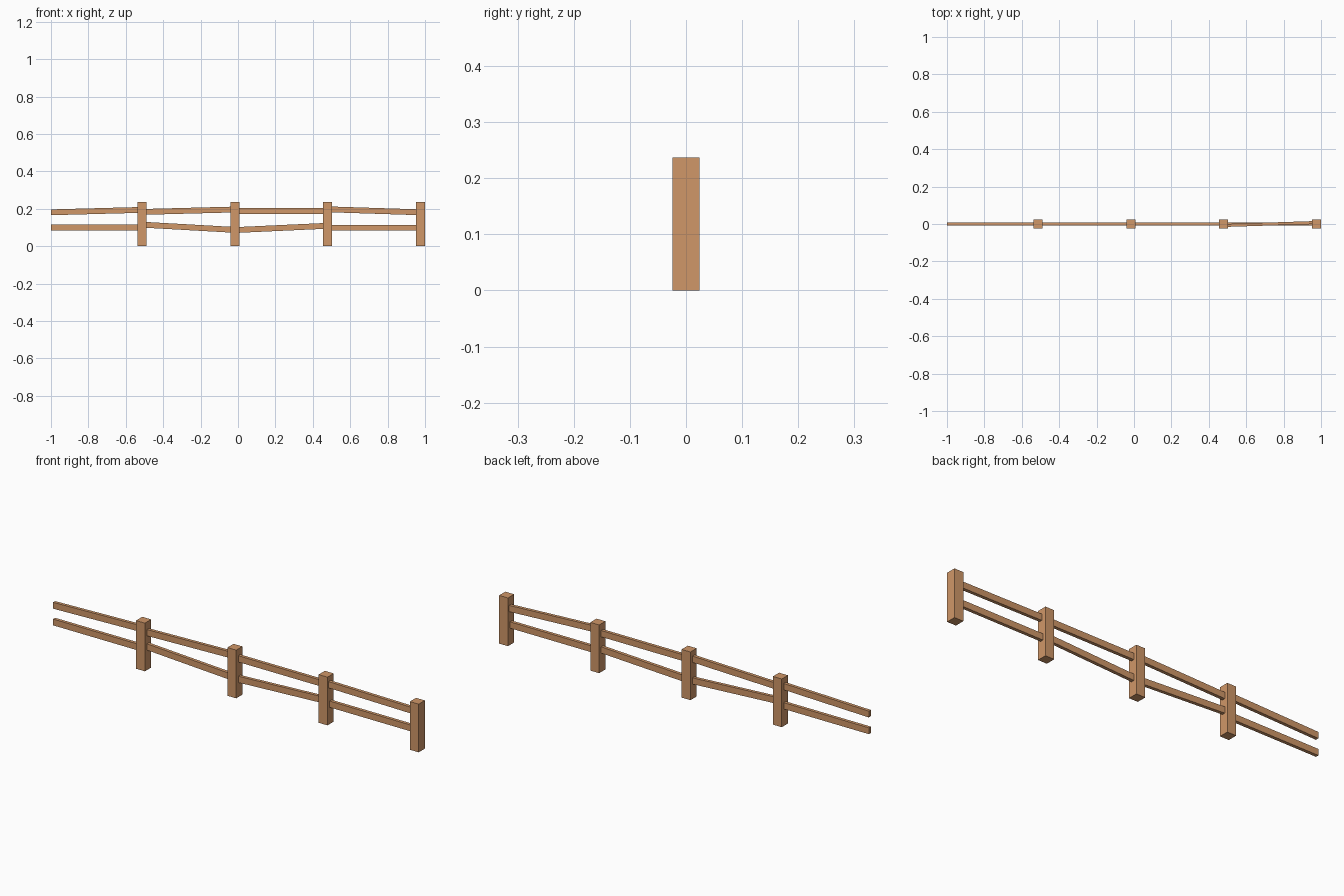
import bpy
from mathutils import Vector

if "Cube" in bpy.data.objects:
    bpy.data.objects.remove(bpy.data.objects["Cube"])

wood = bpy.data.materials.new("wood")
wood.diffuse_color = (0.63, 0.31, 0.14, 1)
wood.use_nodes = True
wood.node_tree.nodes["Principled BSDF"].inputs["Base Color"].default_value = wood.diffuse_color


def box(name, size, centre, direction=None):
    """Box of the given size, its local x axis aimed along direction."""
    bpy.ops.mesh.primitive_cube_add(size=1, location=centre)
    ob = bpy.context.object
    ob.name = name
    ob.scale = size
    if direction is not None:
        ob.rotation_euler = direction.to_track_quat('X', 'Z').to_euler()
    ob.data.materials.append(wood)
    return ob


# Posts, evenly spaced
POST_W, POST_H, GAP = 0.048, 0.237, 0.4965
posts = [0.976 - GAP * i for i in (3, 2, 1, 0)]
for i, x in enumerate(posts):
    box(f"post_{i + 1}", (POST_W, POST_W, POST_H), (x, 0, POST_H / 2))


def rail(name, start, end):
    a, b = Vector(start), Vector(end)
    box(name, ((b - a).length, 0.016, 0.031), (a + b) / 2, b - a)


# Rails: height at left and right end of each bay, and sideways skew
upper = [(0.181, 0.194, 0), (0.183, 0.196, 0), (0.188, 0.188, 0), (0.197, 0.181, 0.008)]
lower = [(0.099, 0.099, 0), (0.115, 0.087, 0), (0.086, 0.109, 0), (0.098, 0.098, 0)]
ends = [-1.0] + posts
for row, heights in (("upper", upper), ("lower", lower)):
    for i, (z0, z1, skew) in enumerate(heights):
        rail(f"{row}_rail_{i + 1}", (ends[i], -skew, z0), (ends[i + 1], skew, z1))
